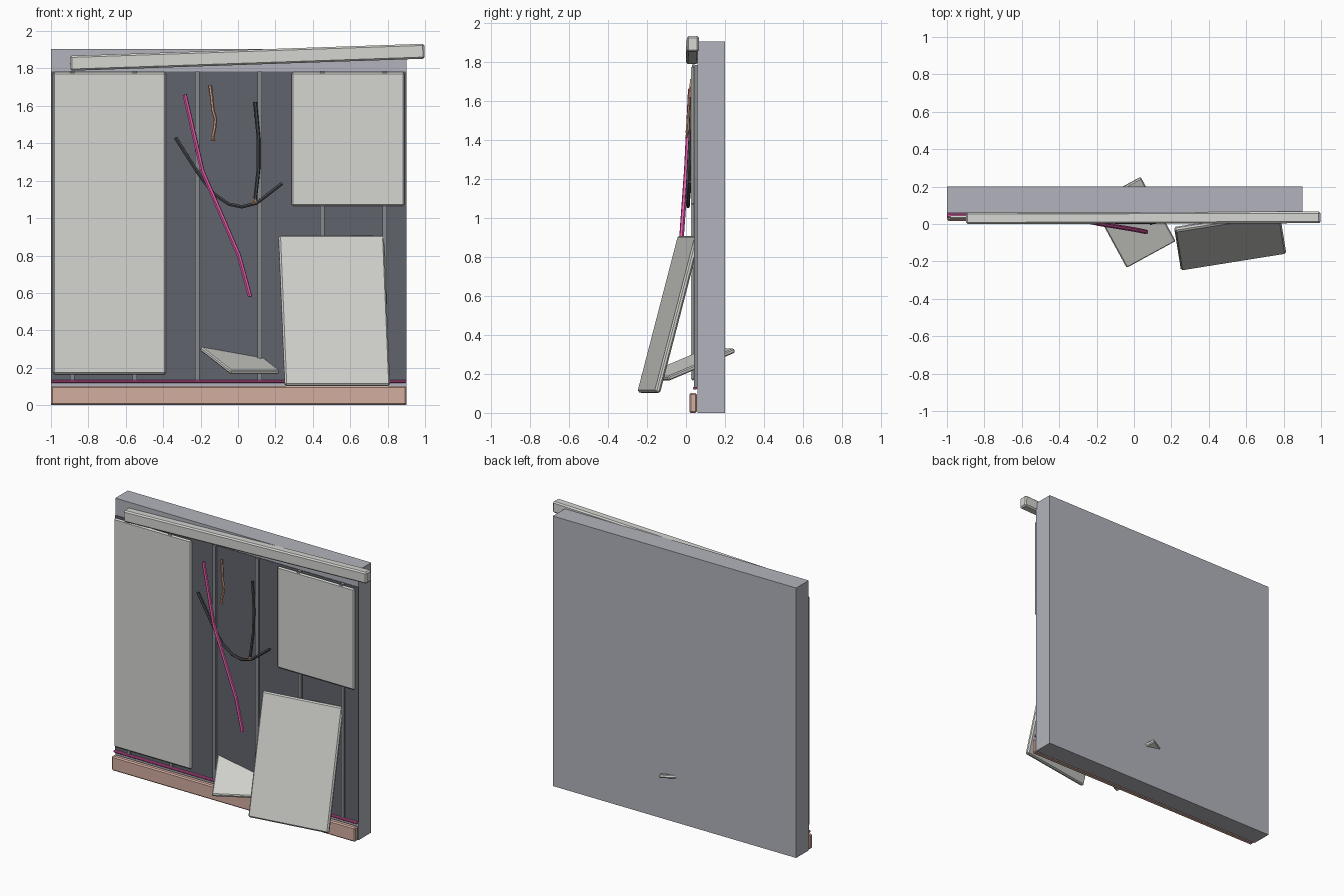
import bpy, bmesh, math
from mathutils import Vector, Matrix

if "Cube" in bpy.data.objects:
    bpy.data.objects.remove(bpy.data.objects["Cube"])


def material(name, rgb):
    m = bpy.data.materials.new(name)
    lin = [((c / 255 + 0.055) / 1.055) ** 2.4 for c in rgb]
    m.diffuse_color = (*lin, 1)
    m.use_nodes = True
    m.node_tree.nodes["Principled BSDF"].inputs["Base Color"].default_value = m.diffuse_color
    return m


WALL = material("wall grey", (178, 180, 188))
DARK = material("dark backing", (97, 100, 109))
RAIL = material("rail grey", (133, 138, 141))
PANEL = material("panel off white", (213, 213, 209))
WOOD = material("dusty pink base", (212, 174, 160))
PINK = material("pink cable", (232, 92, 172))
CABLE = material("black cable", (72, 74, 79))
COPPER = material("copper", (208, 158, 128))


def slab(name, size, matrix, mat, bevel=0.0):
    """Box of the given size, centred on the matrix origin."""
    bm = bmesh.new()
    bmesh.ops.create_cube(bm, size=1)
    bmesh.ops.scale(bm, vec=size, verts=bm.verts)
    if bevel:
        bmesh.ops.bevel(bm, geom=bm.edges[:], offset=bevel, segments=1,
                        affect='EDGES', profile=0.5)
    me = bpy.data.meshes.new(name)
    bm.to_mesh(me)
    bm.free()
    me.materials.append(mat)
    ob = bpy.data.objects.new(name, me)
    ob.matrix_world = matrix
    bpy.context.collection.objects.link(ob)
    return ob


def box(name, x, y, z, mat, bevel=0.0):
    """Axis-aligned box from (min, max) ranges."""
    size = [r[1] - r[0] for r in (x, y, z)]
    mid = [(r[0] + r[1]) / 2 for r in (x, y, z)]
    return slab(name, size, Matrix.Translation(mid), mat, bevel)


def tilted(name, corner, u, v, thickness, mat, bevel):
    """Slab whose outer face starts at corner and spans vectors u and v."""
    corner, u, v = Vector(corner), Vector(u), Vector(v)
    ud = u.normalized()
    nd = ud.cross(v).normalized()
    vd = nd.cross(ud)
    m = Matrix((ud, vd, nd)).transposed().to_4x4()
    m.translation = corner + u / 2 + v / 2 - nd * thickness / 2
    return slab(name, (u.length, v.length, thickness), m, mat, bevel)


def tube(name, points, radius, mat):
    """Low-poly cable along a few points."""
    cu = bpy.data.curves.new(name, 'CURVE')
    cu.dimensions = '3D'
    cu.bevel_depth = radius
    cu.bevel_resolution = 1
    cu.use_fill_caps = True
    sp = cu.splines.new('POLY')
    sp.points.add(len(points) - 1)
    for p, co in zip(sp.points, points):
        p.co = (*co, 1)
    cu.materials.append(mat)
    ob = bpy.data.objects.new(name, cu)
    bpy.context.collection.objects.link(ob)
    bpy.ops.object.select_all(action='DESELECT')
    ob.select_set(True)
    bpy.context.view_layer.objects.active = ob
    bpy.ops.object.convert(target='MESH')
    for poly in bpy.context.object.data.polygons:
        poly.use_smooth = False


# Wall and its dark exposed backing
box("wall", (-1, 0.9), (0.06, 0.2), (0, 1.905), WALL)
box("backing", (-1, 0.9), (0.056, 0.062), (0.125, 1.785), DARK)

# Vertical mounting rails
for i in range(6):
    x = -0.885 + i * 0.334
    box(f"rail_{i + 1}", (x - 0.012, x + 0.012), (0.042, 0.058), (0.125, 1.785), RAIL)

# Panels still in place, with clips at the top
for side, x, z in (("left", (-0.99, -0.385), (0.165, 1.78)),
                   ("right", (0.285, 0.89), (1.065, 1.78))):
    box(f"{side}_panel", x, (0.026, 0.045), z, PANEL, 0.009)
for i in (0, 1, 4, 5):
    x = -0.885 + i * 0.334
    box(f"clip_{i + 1}", (x - 0.012, x + 0.012), (0.03, 0.045), (1.772, 1.787), RAIL)

# Base board and the cable running above it
box("base_board", (-1, 0.9), (0.017, 0.056), (0, 0.102), WOOD, 0.008)
box("floor_cable", (-1, 0.9), (0.036, 0.056), (0.119, 0.134), PINK, 0.004)

# Loosened top beam
tilt = Matrix.Rotation(math.radians(-1.95), 4, 'Y') @ Matrix.Rotation(math.radians(0.15), 4, 'Z')
slab("top_beam", (1.895, 0.062, 0.08),
     Matrix.Translation((0.05, 0.033, 1.86)) @ tilt, PANEL, 0.009)

# Detached panel leaning on the wall
tilted("leaning_panel", (0.255, -0.25, 0.108), (0.563, 0.09, 0),
       (-0.04, 0.207, 0.802), 0.03, PANEL, 0.009)

# Broken panel stuck through the wall
tilted("broken_panel", (-0.04, -0.237, 0.187), (0.262, 0.143, 0),
       (-0.182, 0.342, 0.145), 0.024, PANEL, 0.006)

# Hanging cables
tube("pink_cable", [(-0.285, 0.022, 1.66), (-0.19, 0.002, 1.25),
                    (0.005, -0.03, 0.80), (0.065, -0.042, 0.58)], 0.012, PINK)
tube("drooping_cable", [(-0.335, 0.03, 1.43), (-0.2, 0.018, 1.22), (-0.13, 0.012, 1.13),
                        (-0.05, 0.01, 1.075), (0.02, 0.01, 1.06), (0.1, 0.01, 1.08),
                        (0.235, 0.02, 1.185)], 0.01, CABLE)
tube("short_cable", [(0.092, 0.03, 1.62), (0.11, 0.022, 1.42),
                     (0.11, 0.014, 1.27), (0.092, 0.006, 1.10)], 0.01, CABLE)
tube("copper_wire", [(-0.15, 0.03, 1.71), (-0.14, 0.022, 1.64), (-0.135, 0.018, 1.58),
                     (-0.12, 0.014, 1.53), (-0.125, 0.01, 1.48),
                     (-0.135, 0.006, 1.435)], 0.009, COPPER)

# Bare copper strands at the cable ends
for name, (x, y, z) in (("short_tip", (0.09, 0.004, 1.105)),
                        ("wire_tip", (-0.134, 0.006, 1.44))):
    for i, dx in enumerate((-0.008, 0, 0.009)):
        tube(f"{name}_{i + 1}", [(x + dx / 2, y, z),
                                 (x + dx, y - 0.006 * (i == 1), z - 0.028)], 0.005, COPPER)
